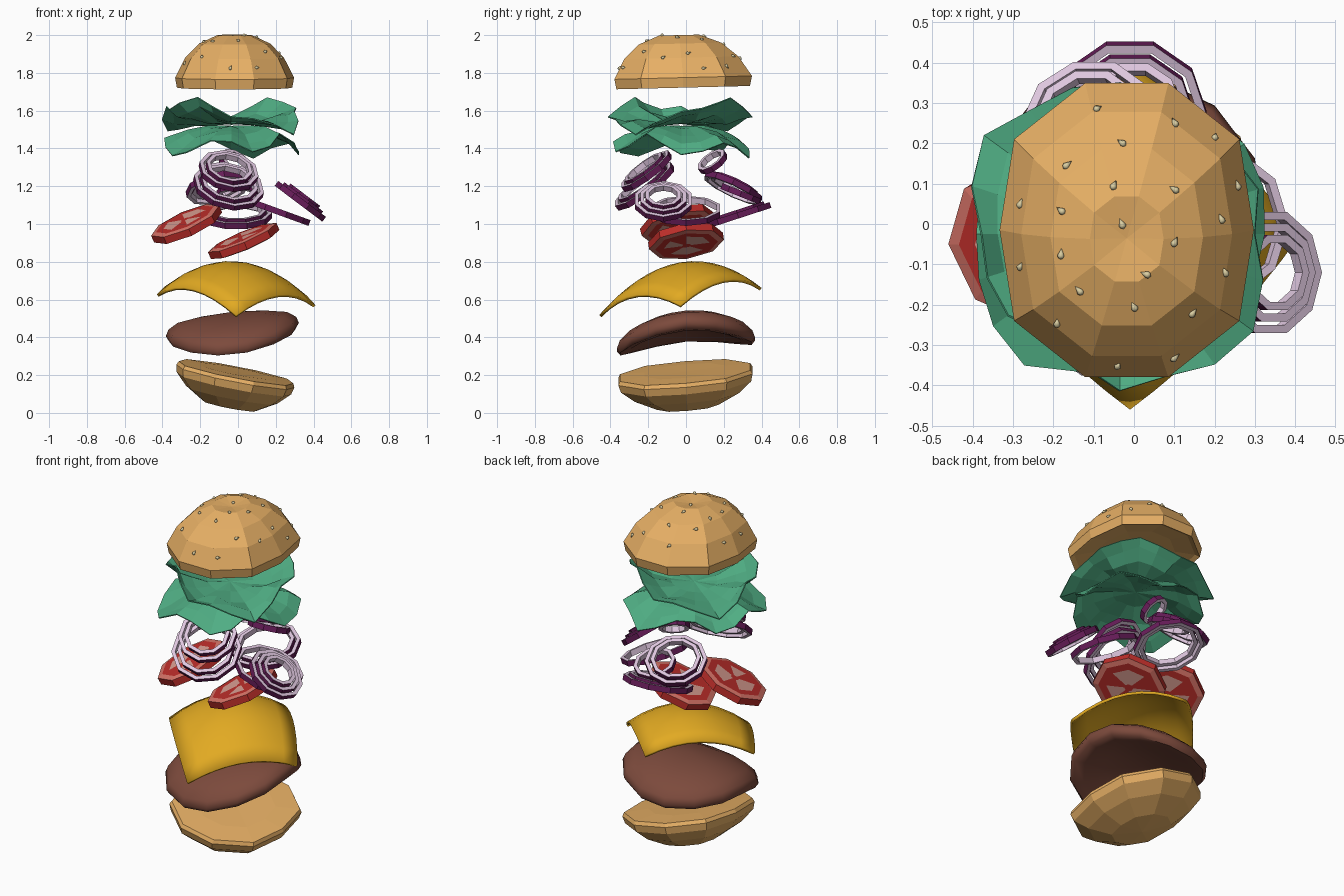
import bpy, bmesh, random
from math import sin, cos, pi, radians, atan2, hypot
from mathutils import Vector
from mathutils.bvhtree import BVHTree

if "Cube" in bpy.data.objects:
    bpy.data.objects.remove(bpy.data.objects["Cube"])

random.seed(4)


def material(name, rgb):
    lin = [(c / 255 / 12.92) if c < 11 else ((c / 255 + 0.055) / 1.055) ** 2.4 for c in rgb]
    m = bpy.data.materials.new(name)
    m.diffuse_color = (*lin, 1)
    m.use_nodes = True
    m.node_tree.nodes["Principled BSDF"].inputs["Base Color"].default_value = m.diffuse_color
    return m


BUN = material("toasted_bun", (230, 175, 101))
SEED = material("sesame", (218, 206, 162))
PATTY = material("cooked_meat", (124, 74, 60))
CHEESE = material("cheddar", (226, 170, 34))
LEAF = material("leaf_green", (80, 174, 132))
PURPLE = material("onion_skin", (102, 28, 88))
PALE = material("onion_flesh", (222, 198, 222))
RED = material("tomato_red", (190, 46, 42))
FLESH = material("tomato_flesh", (216, 116, 104))
PULP = material("tomato_pulp", (218, 158, 146))


def finish(name, bm, mats, smooth=None, thick=0):
    bmesh.ops.recalc_face_normals(bm, faces=bm.faces)
    me = bpy.data.meshes.new(name)
    bm.to_mesh(me)
    bm.free()
    for m in mats:
        me.materials.append(m)
    ob = bpy.data.objects.new(name, me)
    bpy.context.collection.objects.link(ob)
    if thick:
        mod = ob.modifiers.new("thickness", "SOLIDIFY")
        mod.thickness = thick
    if smooth:
        bpy.context.view_layer.objects.active = ob
        ob.select_set(True)
        bpy.ops.object.shade_smooth_by_angle(angle=radians(smooth))
        ob.select_set(False)
    return ob


def lathe(name, profile, n, mats, loc=(0, 0, 0), rot=(0, 0, 0), scale=(1, 1),
          closed=False, paint=None, deform=None, smooth=None, thick=0, bulge=0):
    """Sweep (radius, height) points round z; radius 0 makes a pole, bulge widens the diagonals."""
    bm = bmesh.new()
    rings = []
    for r, z in profile:
        if r == 0:
            rings.append([bm.verts.new((0, 0, z))] * n)
            continue
        ring = []
        for i in range(n):
            a = 2 * pi * i / n
            wide = 1 + bulge * abs(sin(2 * a))
            ring.append(bm.verts.new((r * scale[0] * cos(a) * wide, r * scale[1] * sin(a), z)))
        rings.append(ring)
    pairs = list(zip(rings, rings[1:] + rings[:1]))
    for k, (a, b) in enumerate(pairs if closed else pairs[:-1]):
        for i in range(n):
            j = (i + 1) % n
            quad = list(dict.fromkeys((a[i], a[j], b[j], b[i])))
            f = bm.faces.new(quad)
            f.material_index = paint(k, i) if paint else 0
    if deform:
        for v in bm.verts:
            v.co = deform(*v.co)
    ob = finish(name, bm, mats, smooth, thick)
    ob.location = loc
    ob.rotation_euler = [radians(a) for a in rot]
    return ob


# Bottom bun: tilted faceted bowl
lathe("bottom_bun", [(0, 0.004), (0.6, 0.006), (0.97, 0), (1, -0.02), (0.97, -0.06), (0.78, -0.12),
                     (0.46, -0.18), (0, -0.195)], 10, [BUN],
      loc=(-0.01, -0.005, 0.215), rot=(5, 11, 0), scale=(0.318, 0.375), bulge=0.09)


# Patty: thick disc sagging over its edges
def sag(x, y, z):
    return Vector((x - 0.03, y, z + 0.485 + 0.1 * x + 0.08 * y - 0.35 * x * x - 0.9 * y * y))


lathe("patty", [(0, -0.045), (0.5, -0.045), (0.8, -0.05), (0.95, -0.035), (1, 0), (0.96, 0.03),
                (0.82, 0.05), (0.5, 0.05), (0, 0.05)], 14, [PATTY],
      scale=(0.352, 0.375), deform=sag, smooth=60, bulge=0.05)

# Cheese: square slice with bowed sides and drooping corners
bm = bmesh.new()
bmesh.ops.create_grid(bm, x_segments=8, y_segments=8, size=1)
for v in bm.verts:
    u, w = v.co.x, v.co.y
    u, w = u * (1 + 0.08 * (1 - w * w)), w * (1 + 0.08 * (1 - u * u))
    x = 0.42 * (u - w) / 2 - 0.01
    y = 0.43 * (u + w) / 2 - 0.03
    v.co = (x, y, 0.80 - 1.12 * (x * x + y * y) - 0.09 * x + 0.1 * y)
finish("cheese_slice", bm, [CHEESE], 50, 0.016)

# Tomato slices: skin, flesh ring, red core with pale pulp pockets
H = 0.027
TOMATO = [(0, -H), (0.12, -H), (0.62, -H), (0.84, -H), (1, -H * 0.75), (1, H * 0.75),
          (0.84, H), (0.62, H), (0.12, H), (0, H)]


def tomato_paint(k, i):
    if k in (1, 7):
        return 2 if i in (0, 1, 3, 4, 6) else 0
    return 1 if k in (3, 5) else 0


for name, loc, rot in (("tomato_slice_left", (-0.272, -0.045, 1.0), (14, -24, 0)),
                       ("tomato_slice_middle", (0.03, 0.0, 0.91), (8, -23, 0))):
    lathe(name, TOMATO, 8, [RED, FLESH, PULP], loc, rot, (0.197, 0.2), paint=tomato_paint)

# Onion rings: location, tilt, radii of the nested rings
ONIONS = [("front", (-0.05, -0.22, 1.2), (36, 14), (0.19, 0.155)),
          ("front_upper", (-0.05, -0.21, 1.28), (36, 14), (0.16, 0.125)),
          ("right", (0.33, -0.12, 1.12), (0, 37), (0.158, 0.128, 0.098)),
          ("middle", (0.2, 0.0, 1.07), (0, 20), (0.19,)),
          ("back_low", (-0.01, 0.275, 1.045), (18, 0), (0.19, 0.16)),
          ("back_left", (-0.11, 0.25, 1.19), (-25, -12), (0.168, 0.135)),
          ("back_small", (0.0, 0.29, 1.16), (-22, 0), (0.115,)),
          ("back_top", (-0.02, 0.14, 1.33), (32, 28), (0.085,))]
for name, loc, tilt, radii in ONIONS:
    for j, r in enumerate(radii):
        lift = 0.014 * j
        section = [(r, -0.016 + lift), (r, 0.016 + lift),
                   (r - 0.021, 0.016 + lift), (r - 0.021, -0.016 + lift)]
        lathe(f"onion_ring_{name}_{j + 1}", section, 10, [PURPLE, PALE], loc, (*tilt, 0),
              closed=True, paint=lambda k, i: 0 if k == 0 else 1)


# Lettuce: saddle-shaped ruffled leaves, stretched along opposite diagonals
def leaf(name, base, curl, saddle, stretch, ruffle, waves, phase, radius):
    def wave(x, y, z):
        t = hypot(x, y) / radius
        a = atan2(y, x)
        diagonal = cos(2 * (a - pi / 4))
        s = sin(waves * a + phase)
        grow = 1 + t * t * (random.uniform(-0.04, 0.04) - 0.04 * s + stretch * diagonal)
        dz = (curl + saddle * diagonal) * t ** 2.5 + ruffle * s * t ** 2
        dz += random.uniform(-0.015, 0.015) * t
        return Vector((x * grow, y * grow, base + dz))
    lathe(name, [(0, 0), (0.35, 0), (0.65, 0), (0.85, 0), (1, 0)], 20, [LEAF],
          loc=(-0.035, -0.025, 0), scale=(radius, radius), deform=wave, thick=0.006)


leaf("lettuce_lower", 1.52, -0.11, -0.02, 0.07, 0.045, 5, 4.19, 0.36)
leaf("lettuce_upper", 1.535, 0.05, 0.07, -0.11, 0.03, 6, 2.0, 0.36)


# Top bun: faceted dome with a dimpled crown and hollowed base
def lean(x, y, z):
    return Vector((x - 0.018, y - 0.015 - 0.1 * max(0, z - 1.78), z + 0.025 * y))


bun = lathe("top_bun", [(0, 1.765), (0.6, 1.755), (0.9, 1.735), (0.97, 1.722), (1, 1.775), (0.83, 1.88),
                        (0.6, 1.955), (0.29, 2.0), (0, 1.985)], 10, [BUN],
            scale=(0.315, 0.383), deform=lean, bulge=0.1)

# Sesame seeds: small teardrops dropped onto the dome
bm = bmesh.new()
bm.from_mesh(bun.data)
tree = BVHTree.FromBMesh(bm)
bm.free()
SEEDS = [(-.09, .285), (.1, .25), (.2, .215), (-.03, .2), (-.165, .145), (-.05, .095), (.1, .085),
         (.255, .095), (-.28, .05), (-.18, .033), (-.03, 0), (.215, .012), (.1, -.045),
         (-.28, -.105), (-.18, -.075), (.03, -.125), (.225, -.12), (-.135, -.165), (0, -.205),
         (.145, -.22), (-.19, -.245), (.1, -.33), (-.04, -.35)]
for i, (x, y) in enumerate(SEEDS):
    hit, normal, _, _ = tree.ray_cast(Vector((x, y, 3)), Vector((0, 0, -1)))
    if hit is None:
        continue
    seed = lathe(f"sesame_seed_{i + 1}", [(0, -0.013), (0.007, -0.009), (0.009, -0.003), (0, 0.015)],
                 6, [SEED], loc=hit + normal * 0.002, smooth=80)
    side = Vector((random.uniform(-1, 1), random.uniform(0.3, 1), 0))
    along = (side - normal * side.dot(normal)).normalized()
    seed.rotation_euler = along.to_track_quat("Z", "Y").to_euler()
